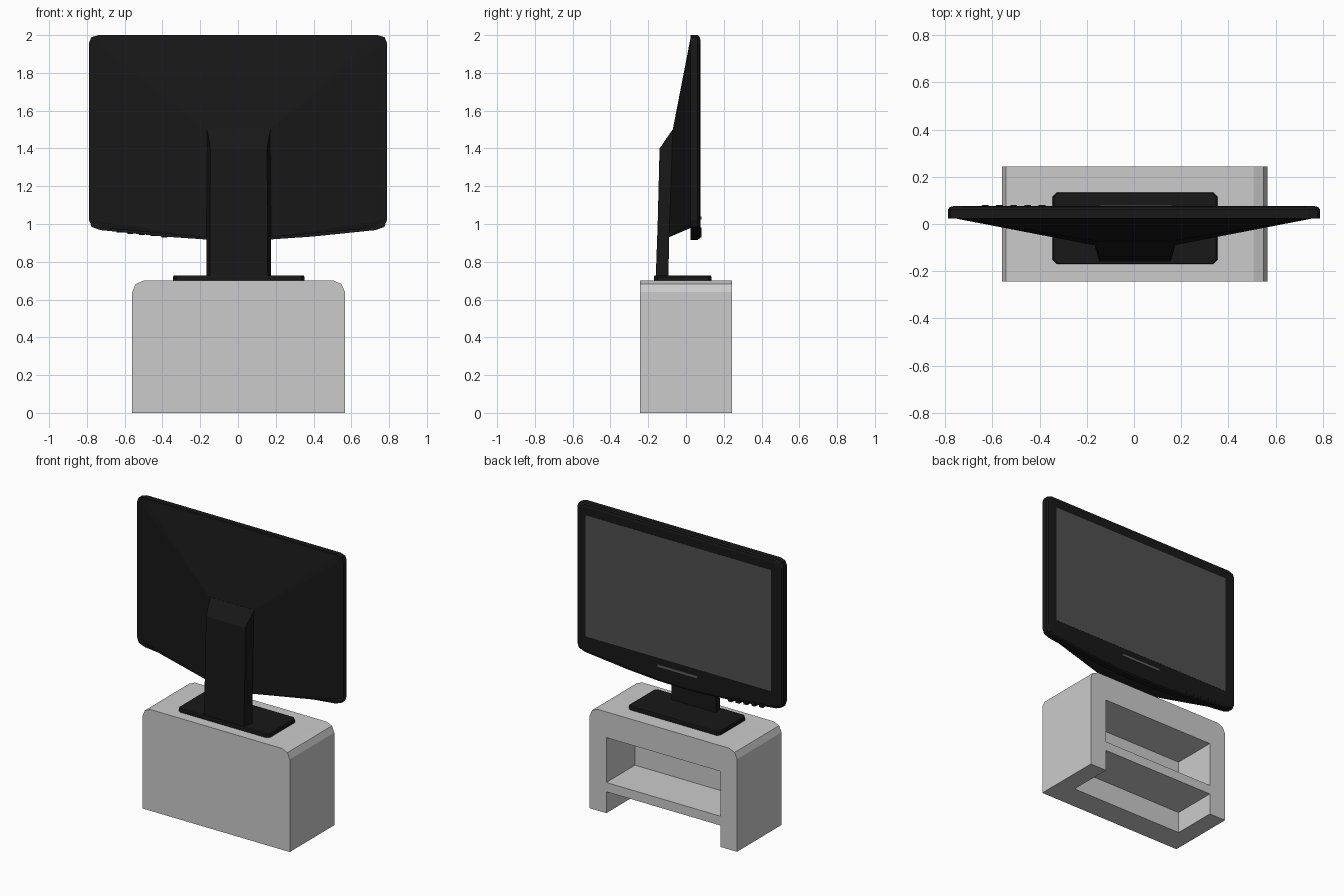
import bpy, bmesh

if "Cube" in bpy.data.objects:
    bpy.data.objects.remove(bpy.data.objects["Cube"])


def material(name, v):
    m = bpy.data.materials.new(name)
    m.diffuse_color = (v, v, v, 1)
    m.use_nodes = True
    m.node_tree.nodes["Principled BSDF"].inputs["Base Color"].default_value = m.diffuse_color
    return m


black = material("black_plastic", 0.009)
screen_grey = material("screen_grey", 0.08)
strip_grey = material("strip_grey", 0.12)


def loft(name, rings, mat=None):
    """Skin a list of equal-length point rings and cap both ends."""
    bm = bmesh.new()
    rows = [[bm.verts.new(p) for p in r] for r in rings]
    n = len(rows[0])
    for a, b in zip(rows, rows[1:]):
        for i in range(n):
            j = (i + 1) % n
            bm.faces.new((a[i], a[j], b[j], b[i]))
    bm.faces.new(rows[0])
    bm.faces.new(rows[-1])
    bmesh.ops.recalc_face_normals(bm, faces=bm.faces)
    me = bpy.data.meshes.new(name)
    bm.to_mesh(me)
    bm.free()
    ob = bpy.data.objects.new(name, me)
    bpy.context.collection.objects.link(ob)
    if mat:
        me.materials.append(mat)
    return ob


def box(name, x0, x1, y0, y1, z0, z1, mat=None):
    return loft(name, [[(x0, y0, z), (x1, y0, z), (x1, y1, z), (x0, y1, z)]
                       for z in (z0, z1)], mat)


def mirrored(half):
    """Close a right-half outline by mirroring it in x."""
    return half + [(-x, z) for x, z in reversed(half) if x > 0]


def at_y(outline, y, inset=0.0, cx=0.0, cz=0.0):
    """Place an (x, z) outline at depth y, optionally shrunk by an inset."""
    hx = max(x for x, z in outline)
    zs = [z for x, z in outline]
    mid, hz = (max(zs) + min(zs)) / 2, (max(zs) - min(zs)) / 2
    return [(x * (1 - inset / hx) + cx, y, mid + (z - mid) * (1 - inset / hz) + cz)
            for x, z in outline]


# Cabinet: rounded-top block with an upper shelf opening and a lower open bay
cab = mirrored([(0.563, 0), (0.563, 0.64), (0.545, 0.682), (0.503, 0.70)])
cabinet = loft("cabinet", [at_y(cab, -0.243, cx=0.003), at_y(cab, 0.243, cx=0.003)])
for z0, z1 in ((0.212, 0.522), (-0.1, 0.148)):
    cutter = box("cutter", -0.433, 0.439, -0.07, 0.4, z0, z1)
    cutter.hide_render = True
    mod = cabinet.modifiers.new("opening", 'BOOLEAN')
    mod.operation = 'DIFFERENCE'
    mod.solver = 'EXACT'
    mod.object = cutter
    bpy.context.view_layer.objects.active = cabinet
    bpy.ops.object.modifier_apply(modifier=mod.name)
    bpy.data.objects.remove(cutter)

# Stand base plate with clipped corners
hx, hy, c = 0.349, 0.152, 0.018
plate = [(hx - c, -hy), (hx, -hy + c), (hx, hy - c), (hx - c, hy),
         (-hx + c, hy), (-hx, hy - c), (-hx, -hy + c), (-hx + c, -hy)]
loft("stand_base", [[(x * s + 0.004, y * s - 0.018, z) for x, y in plate]
                    for z, s in ((0.699, 1), (0.72, 1), (0.727, 0.985))], black)

# Stand neck: tapered column that folds into the rear shell at the top
neck = []
for yb, yf, z, wb, wf in ((-0.16, -0.093, 0.72, 0.152, 0.17),
                          (-0.15, -0.088, 1.0, 0.152, 0.17),
                          (-0.14, -0.06, 1.4, 0.15, 0.17),
                          (-0.071, -0.05, 1.5, 0.168, 0.17)):
    neck.append([(0.004 - wb, yb, z), (0.004 + wb, yb, z),
                 (0.004 + wf, yf, z), (0.004 - wf, yf, z)])
loft("stand_neck", neck, black)

# Rear shell: sloping faces from the panel edge to a central raised rectangle
outer = mirrored([(0.73, 0.98), (0.775, 1.02), (0.775, 1.97), (0.74, 2.0)])
inner = [(0.17, -0.09, 0.93), (0.17, -0.09, 0.93), (0.17, -0.07, 1.5), (0.17, -0.07, 1.5)]
inner += [(-x, y, z) for x, y, z in reversed(inner)]
shell = loft("rear_shell", [at_y(outer, 0.04), at_y(outer, 0.027), inner], black)
bm = bmesh.new()
bm.from_mesh(shell.data)
bmesh.ops.remove_doubles(bm, verts=bm.verts, dist=1e-4)
bm.to_mesh(shell.data)
bm.free()

# Front panel with a curved lower edge and bevelled rim
panel = mirrored([(0, 0.915), (0.17, 0.918), (0.40, 0.934), (0.73, 0.968), (0.775, 0.985),
                  (0.788, 1.02), (0.788, 1.96), (0.777, 1.988), (0.74, 2.0)])
loft("panel_frame", [at_y(panel, 0.024), at_y(panel, 0.062),
                     at_y(panel, 0.072, 0.008), at_y(panel, 0.076, 0.025)], black)

# Screen and indicator strip
box("screen", -0.703, 0.713, 0.07, 0.077, 1.085, 1.922, screen_grey)
box("indicator_strip", -0.145, 0.16, 0.07, 0.081, 1.025, 1.04, strip_grey)

# Control buttons along the lower edge
for i in range(5):
    x = -0.63 + i * 0.06
    z = 0.934 + (-x - 0.4) * 0.103
    box("control_button", x - 0.014, x + 0.014, 0.05, 0.081, z - 0.004, z + 0.025, black)
